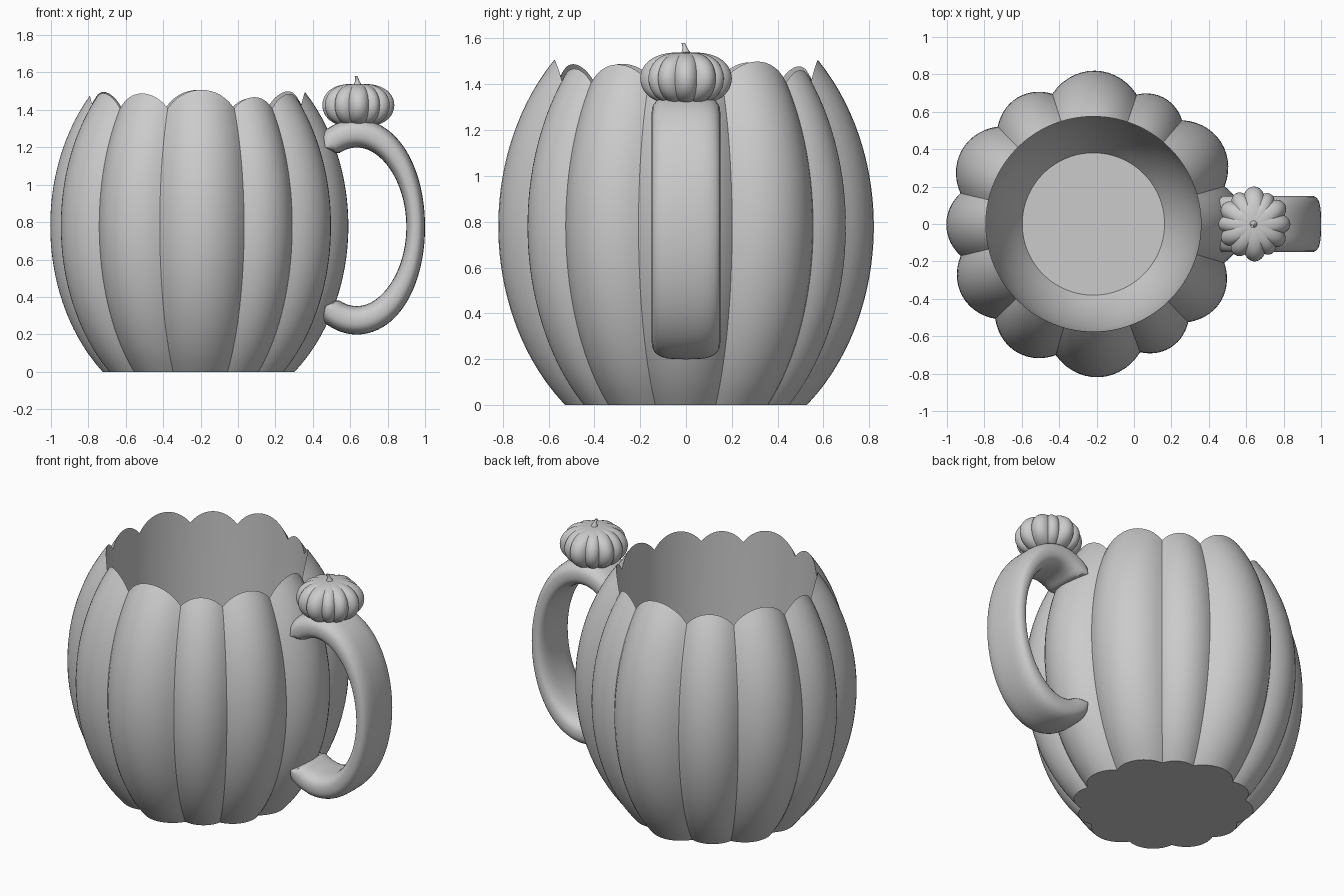
import bpy, bmesh, math
from math import sin, cos, pi, radians, sqrt
from mathutils import Vector

cube = bpy.data.objects.get("Cube")
if cube:
    bpy.data.objects.remove(cube)

clay = bpy.data.materials.new("grey_clay")
clay.use_nodes = True
GREY = (0.6, 0.6, 0.6, 1)
clay.diffuse_color = GREY
clay.node_tree.nodes["Principled BSDF"].inputs["Base Color"].default_value = GREY


def loft(name, rings):
    """Bridge closed rings in order and cap both ends."""
    bm = bmesh.new()
    loops = [[bm.verts.new(p) for p in ring] for ring in rings]
    n = len(loops[0])
    for a, b in zip(loops, loops[1:]):
        for i in range(n):
            j = (i + 1) % n
            bm.faces.new((a[i], a[j], b[j], b[i]))
    bm.faces.new(loops[0])
    bm.faces.new(loops[-1])
    bmesh.ops.recalc_face_normals(bm, faces=bm.faces)
    mesh = bpy.data.meshes.new(name)
    bm.to_mesh(mesh)
    bm.free()
    obj = bpy.data.objects.new(name, mesh)
    bpy.context.collection.objects.link(obj)
    mesh.materials.append(clay)
    bpy.ops.object.select_all(action='DESELECT')
    obj.select_set(True)
    bpy.context.view_layer.objects.active = obj
    bpy.ops.object.shade_smooth_by_angle(angle=radians(32))


def polar(x, r, a, z):
    return Vector((x + r * cos(a), r * sin(a), z))


# Uneven pumpkin ribs: seam directions in degrees
SEAMS = [16, 49.5, 71.5, 107.5, 134.5, 167, 193.5, 224, 254, 290, 314, 343.5]
STEPS = 14
ribs = []  # (angle, bulge from 0 at a seam to about 1 at a wide rib's crest)
for k, start in enumerate(SEAMS):
    width = (SEAMS[(k + 1) % len(SEAMS)] - start) % 360
    for s in range(STEPS):
        t = s / STEPS
        ribs.append((radians(start + width * t),
                     (width / 36) ** 1.5 * (1 - (2 * t - 1) ** 2)))

# Mug body: ribbed barrel that meets a round cavity in a scalloped knife edge
CX, MID, CURVE = -0.217, 0.78, 1.02
CAVITY, FLOOR = 0.575, 0.12


def body_radius(bulge):
    return 0.73 + 0.09 * bulge


rims = [MID + CURVE * sqrt(1 - (CAVITY / body_radius(b)) ** 2) for a, b in ribs]
rings = []
ROWS = 32
for row in range(ROWS + 1):
    ring = []
    for (a, b), rim in zip(ribs, rims):
        z = rim * row / ROWS
        ring.append(polar(CX, body_radius(b) * sqrt(1 - ((z - MID) / CURVE) ** 2), a, z))
    rings.append(ring)
for row in range(13):
    z = MID + (FLOOR - MID) * row / 12
    r = CAVITY * sqrt(1 - ((z - MID) / 0.88) ** 2)
    rings.append([polar(CX, r, a, z) for a, b in ribs])
loft("mug_body", rings)

# Handle: broad rounded strap swept along an ellipse, with hooked round ends
rings = []
SWEEP, N, SIDES = radians(122), 72, 32
for i in range(N + 1):
    u = -1 + 2 * i / N
    a = SWEEP * u
    centre = Vector((0.635 + 0.315 * cos(a), 0, 0.775 + 0.5 * sin(a)))
    normal = Vector((cos(a) / 0.315, 0, sin(a) / 0.5)).normalized()
    end = min(1, max(0, (abs(u) - 0.94) / 0.06))
    half = (0.05 + 0.026 * sin(a) ** 2) * max(0.12, sqrt(1 - end * end))
    ring = []
    for s in range(SIDES):
        t = 2 * pi * s / SIDES
        c, d = cos(t), sin(t)
        across = math.copysign(abs(c) ** 0.6, c) * 0.15
        out = math.copysign(abs(d) ** 0.8, d) * half
        ring.append(centre + normal * out + Vector((0, across, 0)))
    rings.append(ring)
loft("handle", rings)

# Small ribbed pumpkin resting on the handle
PX = 0.64
rings = []
for i in range(25):
    a = -pi / 2 + 0.02 + (pi - 0.04) * i / 24
    r = cos(a) ** 0.7
    z = 1.425 + 0.115 * sin(a)
    rings.append([polar(PX, r * (0.17 + 0.03 * b), t, z) for t, b in ribs])
loft("small_pumpkin", rings)

# Stem: short tapered stalk with a slight lean
rings = []
for i in range(7):
    u = i / 6
    r = 0.02 * (1 - u) ** 2 + 0.008
    rings.append([polar(PX - 0.008 * u * u, r, 2 * pi * s / 16, 1.525 + 0.055 * u)
                  + Vector((0, -0.012 * u * u, 0)) for s in range(16)])
loft("pumpkin_stem", rings)
